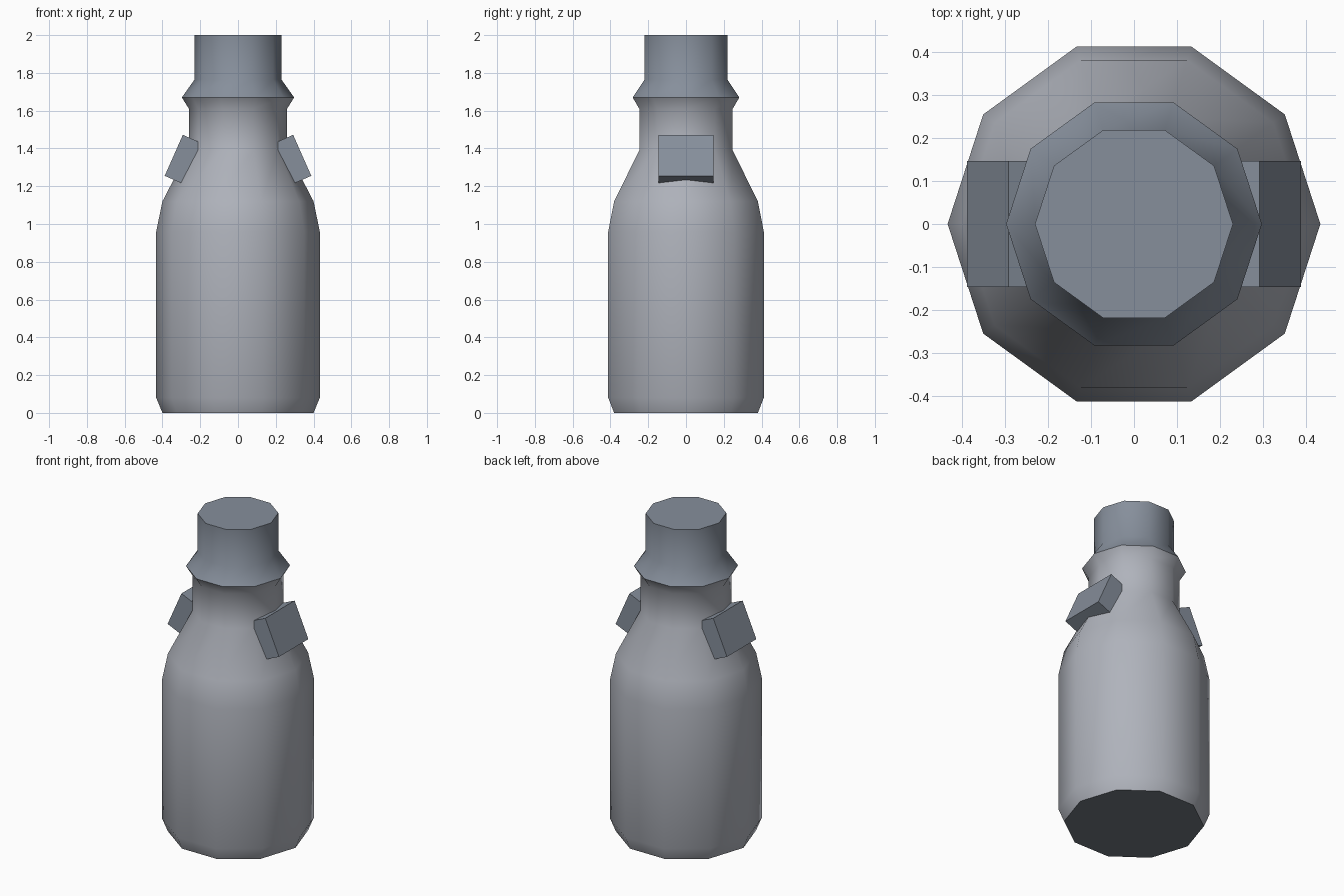
import bpy, bmesh, math

if "Cube" in bpy.data.objects:
    bpy.data.objects.remove(bpy.data.objects["Cube"])

SIDES = 10


def material(name, rgb):
    mat = bpy.data.materials.new(name)
    mat.diffuse_color = (*rgb, 1)
    mat.use_nodes = True
    mat.node_tree.nodes["Principled BSDF"].inputs["Base Color"].default_value = mat.diffuse_color
    return mat


GLASS = material("pale_grey", (0.43, 0.45, 0.50))
TRIM = material("slate_grey", (0.24, 0.275, 0.33))
BASE = material("dark_grey", (0.16, 0.19, 0.22))


def add_object(name, bm, mat):
    bmesh.ops.recalc_face_normals(bm, faces=bm.faces)
    mesh = bpy.data.meshes.new(name)
    bm.to_mesh(mesh)
    bm.free()
    mesh.materials.append(mat)
    obj = bpy.data.objects.new(name, mesh)
    bpy.context.collection.objects.link(obj)
    return obj


def lathe(name, profile, mat):
    """Closed ten-sided revolve of (radius, z) points, smooth except at sharp edges."""
    bm = bmesh.new()
    rings = []
    for r, z in profile:
        angles = [2 * math.pi * i / SIDES for i in range(SIDES)]
        rings.append([bm.verts.new((r * math.cos(a), r * math.sin(a), z)) for a in angles])
    for lo, hi in zip(rings, rings[1:]):
        for i in range(SIDES):
            j = (i + 1) % SIDES
            bm.faces.new((lo[i], lo[j], hi[j], hi[i]))
    bm.faces.new(rings[0][::-1])
    bm.faces.new(rings[-1])
    obj = add_object(name, bm, mat)
    bpy.ops.object.select_all(action='DESELECT')
    obj.select_set(True)
    bpy.context.view_layer.objects.active = obj
    bpy.ops.object.shade_smooth_by_angle(angle=math.radians(42))
    return obj


def shoulder_tab(name, side):
    """Flat tilted block sunk into the shoulder."""
    outline = [(0.292, 1.472), (0.388, 1.255), (0.252, 1.195), (0.156, 1.412)]
    bm = bmesh.new()
    face = bm.faces.new([bm.verts.new((side * x, -0.146, z)) for x, z in outline])
    ext = bmesh.ops.extrude_face_region(bm, geom=[face])
    verts = [v for v in ext['geom'] if isinstance(v, bmesh.types.BMVert)]
    bmesh.ops.translate(bm, verts=verts, vec=(0, 0.292, 0))
    bm.faces.ensure_lookup_table()
    return add_object(name, bm, TRIM)


# Bottle body, shoulder, neck and flared underside of the collar
body = lathe("bottle_body", [(0.40, 0), (0.433, 0.08), (0.433, 0.96), (0.40, 1.12),
                             (0.26, 1.39), (0.26, 1.61), (0.297, 1.67)], GLASS)

# Dark underside
body.data.materials.append(BASE)
for poly in body.data.polygons:
    if poly.center.z < 0.01:
        poly.material_index = 1

# Cap with sloping skirt
lathe("bottle_cap", [(0.297, 1.67), (0.23, 1.765), (0.23, 2.0)], TRIM)

# Tabs on both shoulders
for label, side in (("right", 1), ("left", -1)):
    shoulder_tab(f"shoulder_tab_{label}", side)
